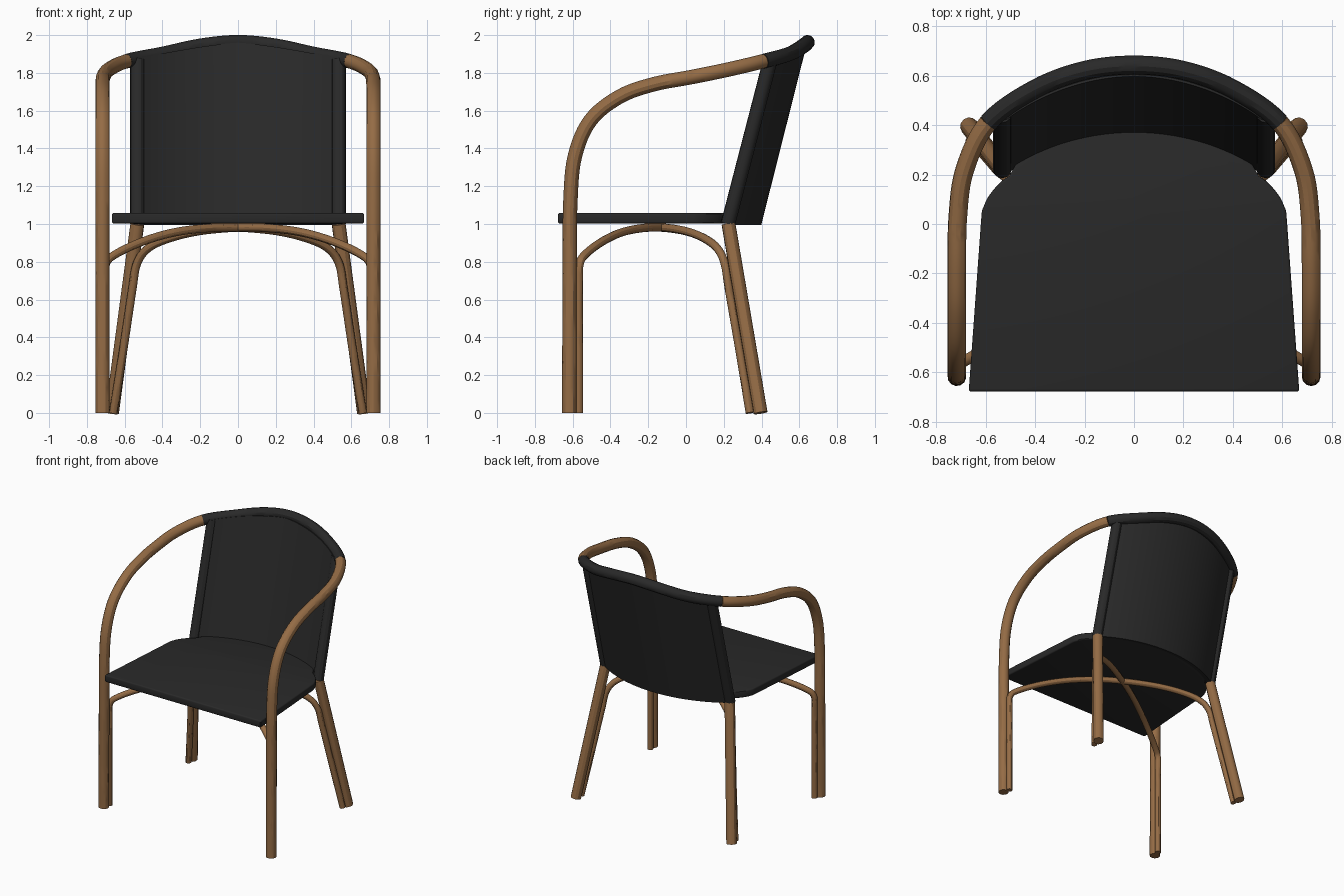
import bpy, bmesh
from math import sqrt
from mathutils import Vector

if "Cube" in bpy.data.objects:
    bpy.data.objects.remove(bpy.data.objects["Cube"])


def material(name, rgb):
    m = bpy.data.materials.new(name)
    m.diffuse_color = (*rgb, 1)
    m.use_nodes = True
    m.node_tree.nodes["Principled BSDF"].inputs["Base Color"].default_value = m.diffuse_color
    return m


WOOD = material("bamboo_brown", (0.30, 0.15, 0.06))
DARK = material("dark_fabric", (0.022, 0.022, 0.022))


def smooth_path(pts, n=6):
    """Catmull-Rom samples, n per span."""
    p = [Vector(q) for q in pts]
    p = [2 * p[0] - p[1]] + p + [2 * p[-1] - p[-2]]
    out = []
    for i in range(1, len(p) - 2):
        a, b, c, d = p[i - 1:i + 3]
        for k in range(n):
            t = k / n
            out.append(0.5 * (2 * b + (c - a) * t + (2 * a - 5 * b + 4 * c - d) * t * t
                              + (3 * b - a - 3 * c + d) * t ** 3))
    return out + [p[-2]]


def activate(ob):
    bpy.ops.object.select_all(action='DESELECT')
    ob.select_set(True)
    bpy.context.view_layer.objects.active = ob


def tube(name, pts, radius, mat):
    cu = bpy.data.curves.new(name, 'CURVE')
    cu.dimensions = '3D'
    cu.bevel_depth = radius
    cu.bevel_resolution = 4
    cu.use_fill_caps = True
    sp = cu.splines.new('POLY')
    sp.points.add(len(pts) - 1)
    for s, q in zip(sp.points, pts):
        s.co = (*q, 1)
    cu.materials.append(mat)
    ob = bpy.data.objects.new(name, cu)
    bpy.context.collection.objects.link(ob)
    activate(ob)
    bpy.ops.object.convert(target='MESH')
    bpy.ops.object.shade_smooth_by_angle()


def mesh_object(name, bm, mat):
    bmesh.ops.recalc_face_normals(bm, faces=bm.faces)
    me = bpy.data.meshes.new(name)
    bm.to_mesh(me)
    bm.free()
    me.materials.append(mat)
    ob = bpy.data.objects.new(name, me)
    bpy.context.collection.objects.link(ob)
    return ob


def drop(x):
    """How far the back's arc falls forward of its centre at x."""
    return 0.857 - sqrt(0.857 ** 2 - x * x)


def flip(pts):
    return [(-q[0], q[1], q[2]) for q in pts]


# Continuous front leg, arm and top rail, split into wood arms and dark sleeve
half = [(.717, -.618, 0), (.717, -.617, .4), (.717, -.615, .8), (.717, -.612, 1.12),
        (.717, -.588, 1.36), (.717, -.505, 1.55), (.717, -.35, 1.675), (.717, -.17, 1.74),
        (.713, .03, 1.778), (.685, .22, 1.817), (.59, .41, 1.862), (.4, .546, 1.90),
        (.2, .621, 1.943), (0, .643, 1.962)]
path = smooth_path(half + flip(half[-2::-1]))
cut = 10 * 6
tube("right_arm_and_front_leg", path[:cut + 1], .038, WOOD)
tube("left_arm_and_front_leg", path[-cut - 1:], .038, WOOD)
tube("top_rail_sleeve", path[cut:-cut], .039, DARK)

# Rear legs, back posts and crossing diagonal hoops
hoop = [(.703, -.568, 0), (.703, -.568, .4), (.703, -.568, .68), (.699, -.563, .79),
        (.645, -.53, .842), (.51, -.447, .905), (.35, -.348, .953), (.18, -.24, .977),
        (0, -.13, .981), (-.2, -.005, .963), (-.36, .095, .925), (-.475, .165, .872),
        (-.535, .205, .79), (-.56, .228, .65), (-.605, .28, .35), (-.66, .338, 0)]
for side, s in (("right", 1), ("left", -1)):
    tube(side + "_rear_leg", [(s * .667, .395, 0), (s * .533, .225, 1.0)], .037, WOOD)
    tube(side + "_back_post", [(s * .533, .222, 1.0), (s * .533, .447, 1.87)], .038, DARK)
    tube(side + "_diagonal_hoop", smooth_path(hoop if s > 0 else flip(hoop)), .022, WOOD)

# Curved back panel reaching from seat underside to rail
bm = bmesh.new()
N = 32
rows = []
for i in range(N + 1):
    x = -.53 + 1.06 * i / N
    top = 1.955 - .08 * (abs(x) / .53) ** 1.3
    rows.append([bm.verts.new((x, .378 + .252 * (z - 1.0) - .87 * drop(x), z))
                 for z in (1.0, (1.0 + top) / 2, top)])
for a, b in zip(rows, rows[1:]):
    for j in range(2):
        bm.faces.new((a[j], b[j], b[j + 1], a[j + 1]))
panel = mesh_object("back_panel", bm, DARK)
mod = panel.modifiers.new("thickness", 'SOLIDIFY')
mod.thickness = .042
mod.offset = 0
activate(panel)
bpy.ops.object.modifier_apply(modifier=mod.name)
bpy.ops.object.shade_smooth_by_angle()

# Seat slab: tapered sides, rounded shoulders, arced back edge
edge = [(.669, -.678), (.617, .04)]
edge += [tuple(q[:2]) for q in smooth_path(
    [(.615, .055, 0), (.59, .11, 0), (.545, .165, 0), (.505, .195, 0)], 3)]
edge += [(x, .378 - .87 * drop(x)) for x in (.47, .4, .32, .24, .16, .08, 0)]
outline = edge + [(-x, y) for x, y in edge[-2::-1]]
bm = bmesh.new()
face = bm.faces.new([bm.verts.new((x, y, 1.003)) for x, y in outline])
ext = bmesh.ops.extrude_face_region(bm, geom=[face])
bmesh.ops.translate(bm, vec=(0, 0, .055),
                    verts=[v for v in ext["geom"] if isinstance(v, bmesh.types.BMVert)])
seat = mesh_object("seat", bm, DARK)
mod = seat.modifiers.new("soft_edges", 'BEVEL')
mod.width = .01
mod.segments = 3
activate(seat)
bpy.ops.object.modifier_apply(modifier=mod.name)
bpy.ops.object.shade_smooth_by_angle()
